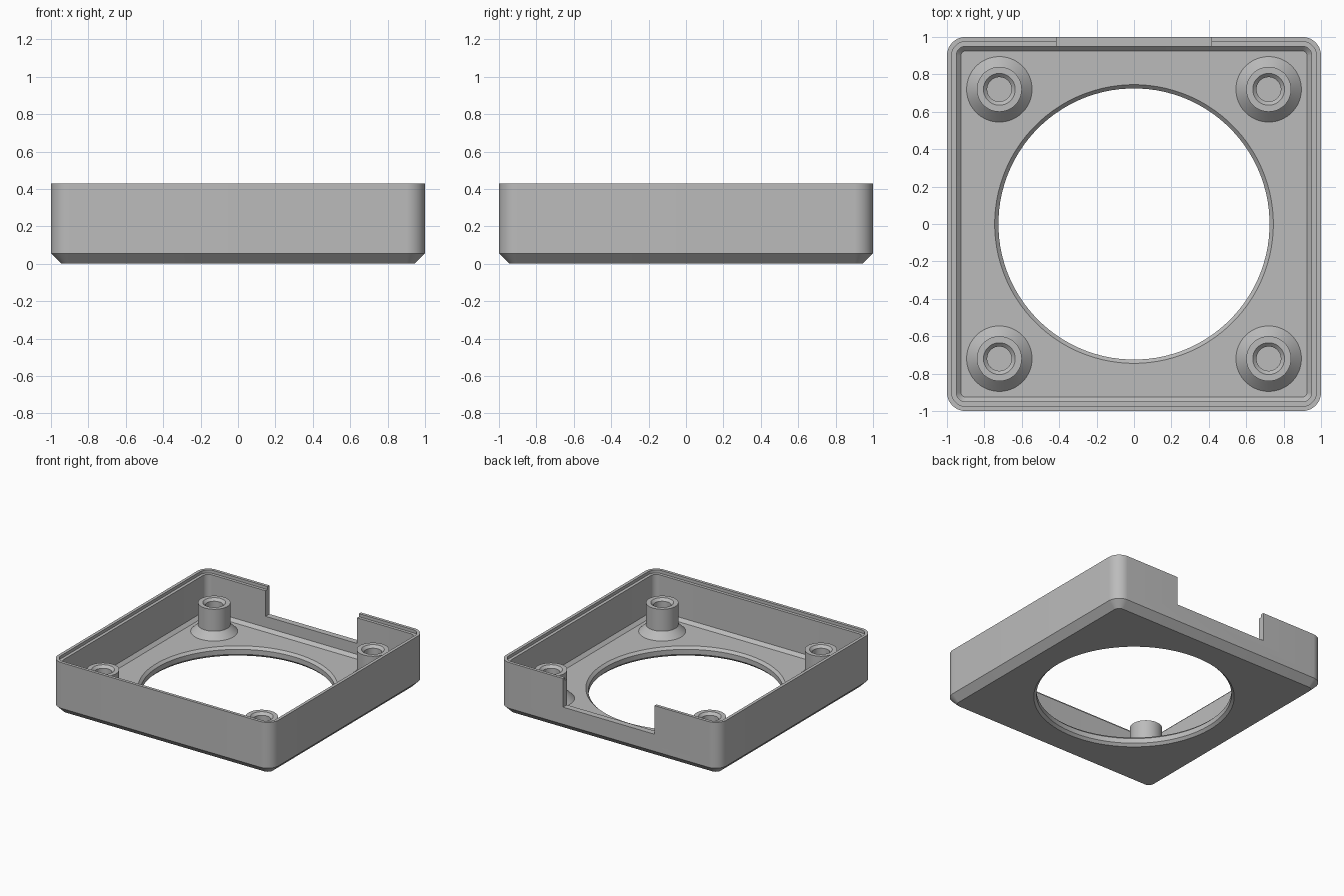
import bpy, bmesh
from math import sin, cos, pi, radians

if "Cube" in bpy.data.objects:
    bpy.data.objects.remove(bpy.data.objects["Cube"])

gray = bpy.data.materials.new("light_gray")
gray.use_nodes = True
GRAY = (0.5, 0.5, 0.5, 1)
gray.diffuse_color = GRAY
gray.node_tree.nodes["Principled BSDF"].inputs["Base Color"].default_value = GRAY

SEG = 24            # points per quarter turn
HEIGHT, FLOOR, CORNER = 0.43, 0.08, 0.1


def ring(half, radius, z):
    """Rounded square; a circle when radius equals half."""
    pts = []
    for q in range(4):
        cx = (half - radius) * (1 if q in (0, 3) else -1)
        cy = (half - radius) * (1 if q < 2 else -1)
        for i in range(SEG):
            a = (q + (i + 0.5) / SEG) * pi / 2
            pts.append((cx + radius * cos(a), cy + radius * sin(a), z))
    return pts


def loft(name, rings, closed=False, cap=False):
    """Skin successive rings into one smooth object with sharp edges kept."""
    bm = bmesh.new()
    loops = [[bm.verts.new(p) for p in r] for r in rings]
    pairs = list(zip(loops, loops[1:]))
    if closed:
        pairs.append((loops[-1], loops[0]))
    for a, b in pairs:
        n = len(a)
        for i in range(n):
            j = (i + 1) % n
            bm.faces.new((a[i], a[j], b[j], b[i]))
    if cap:
        bm.faces.new(loops[0])
        bm.faces.new(loops[-1])
    bmesh.ops.recalc_face_normals(bm, faces=bm.faces)
    mesh = bpy.data.meshes.new(name)
    bm.to_mesh(mesh)
    bm.free()
    mesh.materials.append(gray)
    obj = bpy.data.objects.new(name, mesh)
    bpy.context.collection.objects.link(obj)
    return obj


def activate(obj):
    bpy.ops.object.select_all(action="DESELECT")
    obj.select_set(True)
    bpy.context.view_layer.objects.active = obj


def shade(obj):
    activate(obj)
    bpy.ops.object.shade_smooth_by_angle(angle=radians(25))


def square(half, z):
    return ring(half, CORNER - (1 - half), z)


def circle(radius, z):
    return ring(radius, radius, z)


# Tray: round opening, chamfered base, outer wall, stepped rim, inner wall, floor
tray = loft("tray", [
    circle(0.745, 0), square(0.945, 0), square(1, 0.055), square(1, HEIGHT),
    square(0.975, HEIGHT), square(0.975, HEIGHT - 0.025),
    square(0.95, HEIGHT - 0.025), square(0.95, FLOOR + 0.025),
    square(0.925, FLOOR), circle(0.745, FLOOR),
    circle(0.725, FLOOR - 0.02), circle(0.725, 0.02),
], closed=True)

# Notch in the back wall
bpy.ops.mesh.primitive_cube_add(size=1, location=(0, 1, 0.445))
cutter = bpy.context.object
cutter.name = "notch_cutter"
cutter.scale = (0.83, 0.2, 0.5)
cutter.hide_render = True
activate(tray)
cut = tray.modifiers.new("notch", "BOOLEAN")
cut.object = cutter
cut.operation = "DIFFERENCE"
cut.solver = "EXACT"
bpy.ops.object.modifier_apply(modifier=cut.name)
bpy.data.objects.remove(cutter)
shade(tray)

# Corner screw posts: flared foot, shaft, countersunk blind hole
for side, x in (("left", 0.72), ("right", -0.72)):
    for end, y in (("front", -0.72), ("back", 0.72)):
        post = loft(f"{end}_{side}_post", [
            circle(0.175, FLOOR - 0.01), circle(0.175, FLOOR),
            circle(0.12, FLOOR + 0.055), circle(0.12, 0.315),
            circle(0.085, 0.315), circle(0.065, 0.295),
            circle(0.065, FLOOR + 0.01),
        ], cap=True)
        post.location = (x, y, 0)
        shade(post)
